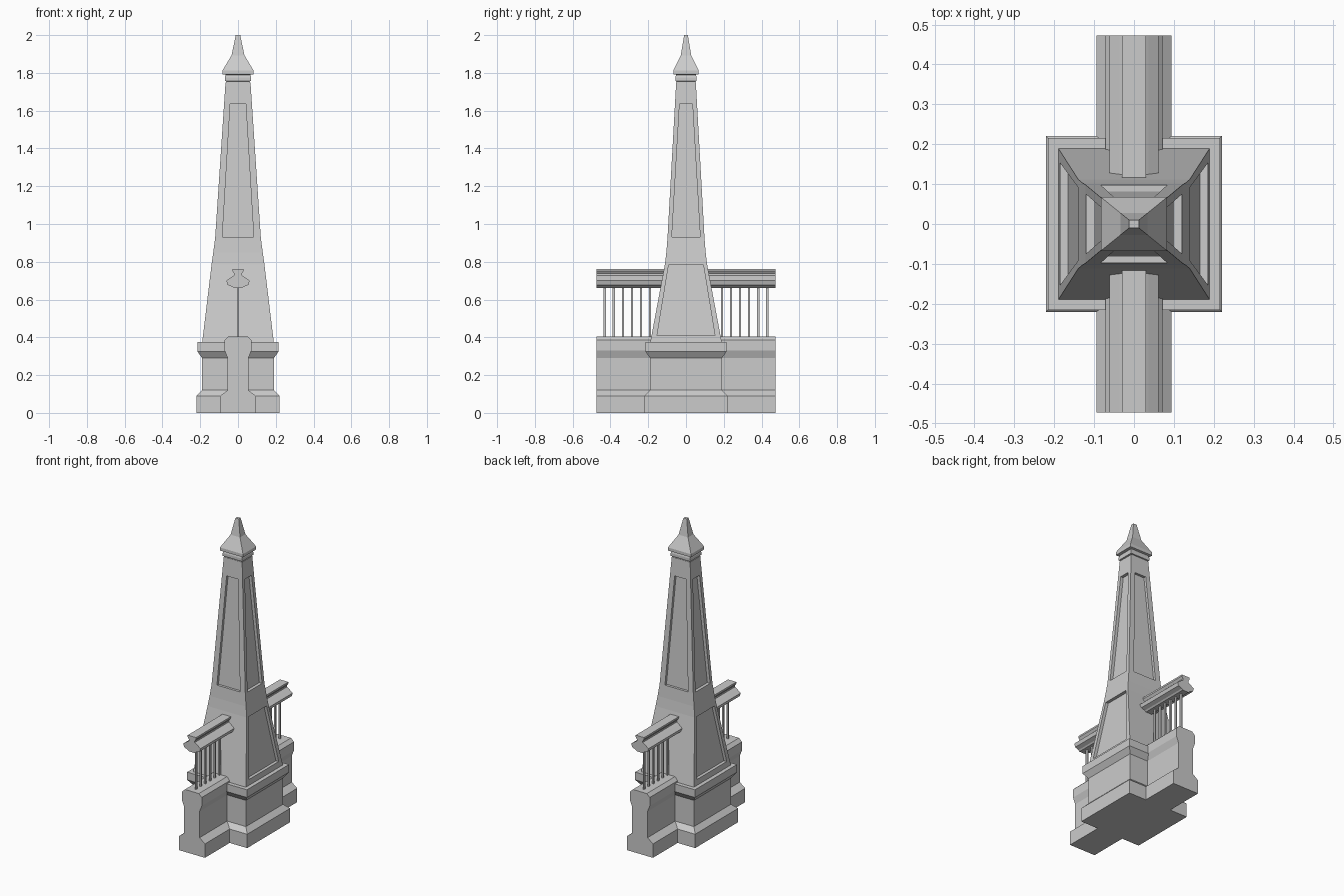
import bpy, bmesh

if "Cube" in bpy.data.objects:
    bpy.data.objects.remove(bpy.data.objects["Cube"])


def make(name, verts, faces):
    bm = bmesh.new()
    vs = [bm.verts.new(v) for v in verts]
    for f in faces:
        bm.faces.new([vs[i] for i in f])
    bmesh.ops.recalc_face_normals(bm, faces=bm.faces)
    me = bpy.data.meshes.new(name)
    bm.to_mesh(me)
    bm.free()
    ob = bpy.data.objects.new(name, me)
    bpy.context.collection.objects.link(ob)
    return ob


def skin(name, rings):
    """Closed solid through a stack of equal rings."""
    n = len(rings[0])
    verts = [v for r in rings for v in r]
    faces = [tuple(range(n)), tuple(range(len(verts) - n, len(verts)))]
    for k in range(len(rings) - 1):
        for i in range(n):
            j = (i + 1) % n
            faces.append((k * n + i, k * n + j, (k + 1) * n + j, (k + 1) * n + i))
    return make(name, verts, faces)


def tower(name, levels):
    """Rectangular solid from (half x, half y, z) levels."""
    return skin(name, [[(-x, -y, z), (x, -y, z), (x, y, z), (-x, y, z)] for x, y, z in levels])


def extrude_y(name, half, y0, y1):
    """Mirror a half profile (x, z) and extrude it along y."""
    prof = half + [(-x, z) for x, z in reversed(half)]
    return skin(name, [[(x, y, z) for x, z in prof] for y in (y0, y1)])


# Stepped pedestal
tower("pedestal", [(s, s, z) for s, z in
      [(.22, 0), (.22, .09), (.19, .12), (.19, .29), (.215, .325), (.215, .375)]])

# Tapering obelisk shaft
shaft_levels = [(.19, .19, .37), (.14, .112, .785), (.131, .104, .85),
                (.121, .098, .925), (.066, .052, 1.75)]
shaft = tower("obelisk_shaft", shaft_levels)


def face_at(axis, z):
    for a, b in zip(shaft_levels, shaft_levels[1:]):
        if a[2] <= z <= b[2]:
            t = (z - a[2]) / (b[2] - a[2])
            return a[axis] + t * (b[axis] - a[axis])


# Recessed panels cut into the shaft
def cut_panel(axis, sign, z0, w0, z1, w1, depth):
    rings = []
    for off in (-depth, .04):
        ring = []
        for w, z in ((-w0, z0), (w0, z0), (w1, z1), (-w1, z1)):
            d = sign * (face_at(axis, z) + off)
            ring.append((d, w, z) if axis == 0 else (w, d, z))
        rings.append(ring)
    cutter = skin("panel_cutter", rings)
    cutter.hide_render = True
    mod = shaft.modifiers.new("panel", 'BOOLEAN')
    mod.operation = 'DIFFERENCE'
    mod.solver = 'EXACT'
    mod.object = cutter
    bpy.context.view_layer.objects.active = shaft
    bpy.ops.object.modifier_apply(modifier=mod.name)
    bpy.data.objects.remove(cutter)


for s in (-1, 1):
    cut_panel(0, s, .41, .153, .782, .092, .02)
    cut_panel(0, s, .93, .075, 1.635, .034, .02)
    cut_panel(1, s, .93, .083, 1.635, .041, .016)

# Pointed cap with moulding
tower("cap", [(x, x * .81, z) for x, z in
      [(.061, 1.74), (.061, 1.755), (.07, 1.757), (.07, 1.775), (.065, 1.79),
       (.083, 1.792), (.083, 1.812), (.034, 1.893), (.012, 2.0)]])

# Low walls, handrails and balusters on both sides
wall = [(.094, 0), (.094, .09), (.055, .12), (.055, .29), (.071, .33), (.071, .385), (.05, .405)]
rail = [(.022, .66), (.03, .668), (.055, .678), (.062, .70), (.036, .718),
        (.02, .728), (.02, .738), (.03, .752), (.03, .763)]
for s, side in ((-1, "front"), (1, "back")):
    extrude_y(side + "_wall", wall, s * .12, s * .473)
    extrude_y(side + "_handrail", rail, s * .09, s * .473)
    for i in range(6):
        y = s * (.43 - .048 * i)
        b = tower(f"{side}_baluster_{i + 1}", [(.005, .006, .39), (.005, .006, .67)])
        b.location.y = y
